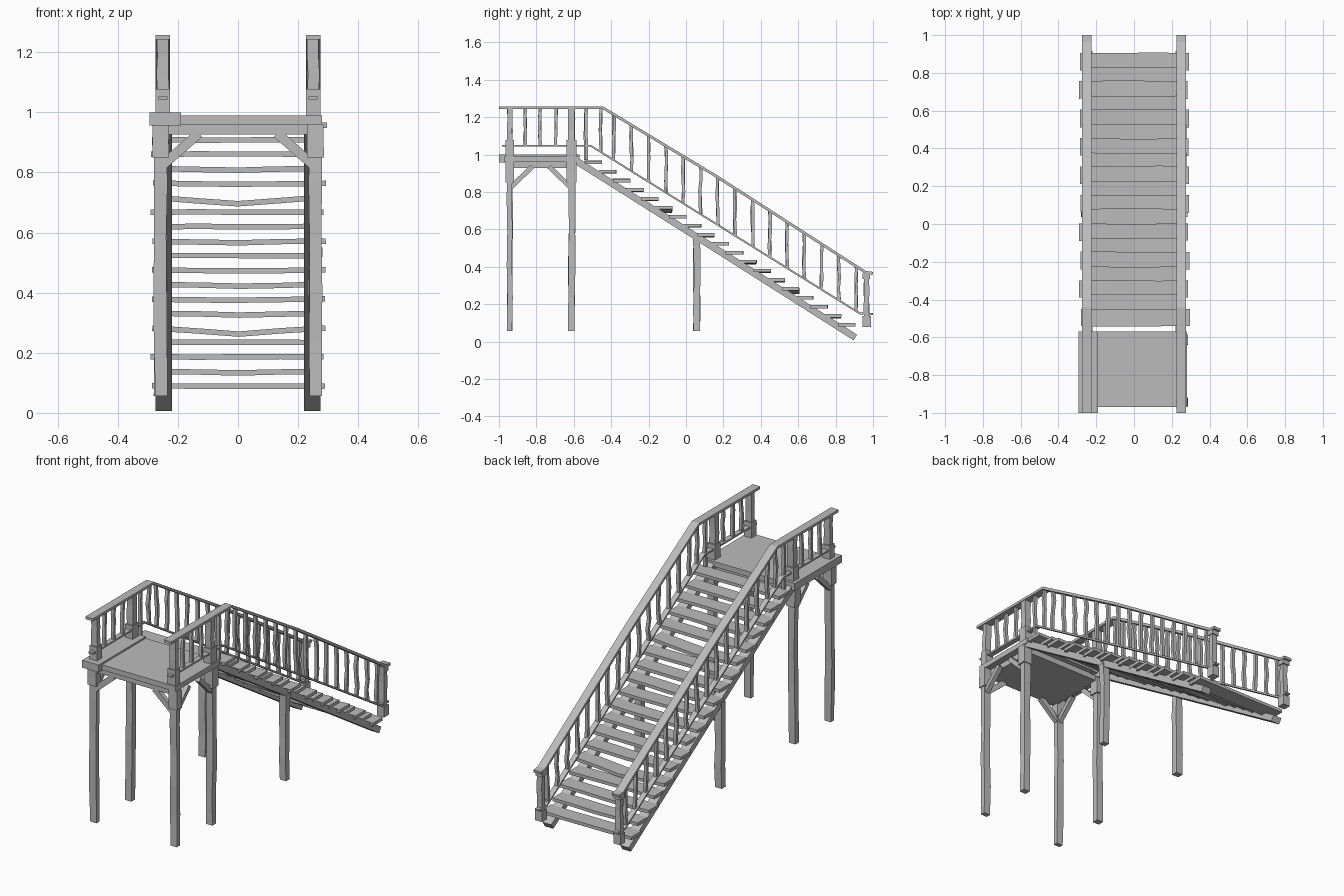
import bpy, bmesh, random
from mathutils import Vector

random.seed(4)
if "Cube" in bpy.data.objects:
    bpy.data.objects.remove(bpy.data.objects["Cube"])

GREY = 0.5
wood = bpy.data.materials.new("grey_wood")
wood.use_nodes = True
wood.diffuse_color = (GREY, GREY, GREY, 1)
wood.node_tree.nodes["Principled BSDF"].inputs["Base Color"].default_value = (GREY, GREY, GREY, 1)


def timber(name, path, width, depth, wobble=0.0):
    """Sweep a rectangular section along a path, with a little hewn wobble."""
    pts = [Vector(p) for p in path]
    bm = bmesh.new()
    rings = []
    for i, p in enumerate(pts):
        before = (p - pts[i - 1]).normalized() if i else None
        after = (pts[i + 1] - p).normalized() if i < len(pts) - 1 else None
        run = ((before or after) + (after or before)).normalized()
        side = Vector((0, 1, 0)) if abs(run.x) > 0.3 else Vector((1, 0, 0))
        up = run.cross(side).normalized()
        shift = side * random.uniform(-wobble, wobble) + up * random.uniform(-wobble, wobble)
        grow = 1 + random.uniform(-wobble, wobble) * 20
        rings.append([bm.verts.new(p + shift + side * a * width * grow / 2 + up * b * depth * grow / 2)
                      for a, b in ((-1, -1), (1, -1), (1, 1), (-1, 1))])
    for r, q in zip(rings, rings[1:]):
        for k in range(4):
            bm.faces.new((r[k], r[(k + 1) % 4], q[(k + 1) % 4], q[k]))
    bm.faces.new(rings[0])
    bm.faces.new(rings[-1])
    bmesh.ops.recalc_face_normals(bm, faces=bm.faces)
    mesh = bpy.data.meshes.new(name)
    bm.to_mesh(mesh)
    bm.free()
    mesh.materials.append(wood)
    obj = bpy.data.objects.new(name, mesh)
    bpy.context.collection.objects.link(obj)
    return obj


def box(name, x, y, z):
    """Box from its (low, high) limits on each axis."""
    xm, ym = sum(x) / 2, sum(y) / 2
    return timber(name, [(xm, ym, z[0]), (xm, ym, z[1])], x[1] - x[0], y[1] - y[0])


def upright(name, x, y, z0, z1, width, depth, parts=4, wobble=0.003):
    path = [(x, y, z0 + (z1 - z0) * i / parts) for i in range(parts + 1)]
    return timber(name, path, width, depth, wobble)


def height_on(path, y):
    """Height of a (y, z) polyline at y."""
    for (y0, z0), (y1, z1) in zip(path, path[1:]):
        if y <= y1:
            return z0 + (z1 - z0) * (y - y0) / (y1 - y0)
    return path[-1][1]


# Platform: deck, raised edge plank and the frame below
box("platform_deck", (-0.2, 0.28), (-0.97, -0.57), (0.96, 0.99))
box("platform_edge_plank", (-0.295, -0.19), (-1.0, -0.57), (0.957, 1.0))
box("platform_frame", (-0.24, 0.24), (-0.955, -0.6), (0.927, 0.96))

TOP_RAIL = [(-1.0, 1.25), (-0.445, 1.25), (0.16, 0.885), (0.96, 0.37), (1.0, 0.365)]
LOW_RAIL = [(-0.985, 1.047), (-0.51, 1.047), (0.93, 0.15), (1.0, 0.147)]
FRONT_Y, BACK_Y = -0.942, -0.612

for s, tag in ((1, "left"), (-1, "right")):
    x = 0.25 * s
    leg_x = 0.257 * s

    # Legs, with the collars and posts of the platform corners
    for y, row, w in ((FRONT_Y, "front", 0.028), (BACK_Y, "back", 0.036)):
        upright(f"{row}_leg_{tag}", leg_x, y, 0.057, 0.94, 0.042, w, 5)
        timber(f"{row}_collar_{tag}", [(leg_x, y, 0.85), (leg_x, y, 0.9), (leg_x, y, 0.96)],
               0.055, w + 0.018, 0.001)
        box(f"{row}_post_base_{tag}", sorted((0.226 * s, 0.275 * s)),
            (y - w / 2 - 0.008, y + w / 2 + 0.008), (0.985, 1.077))
        upright(f"{row}_post_{tag}", x, y, 1.07, 1.247, 0.039, w, 3, 0.002)
        # Knee brace along the side
        d = 1 if row == "front" else -1
        timber(f"{row}_side_brace_{tag}",
               [(leg_x, y, 0.82), (leg_x, y + 0.12 * d, 0.935)], 0.026, 0.026)
    timber(f"front_cross_brace_{tag}",
           [(0.25 * s, FRONT_Y, 0.825), (0.13 * s, FRONT_Y, 0.93)], 0.024, 0.032)
    upright(f"middle_leg_{tag}", leg_x, 0.057, 0.057, 0.55, 0.042, 0.036, 4)

    # Stringer carrying the treads
    timber(f"stringer_{tag}", [(0.2475 * s, -0.59, 0.968), (0.2475 * s, 0.16, 0.495),
                               (0.2475 * s, 0.905, 0.022)], 0.055, 0.036)

    # Rails
    timber(f"handrail_{tag}", [(x, y, z) for y, z in TOP_RAIL], 0.048, 0.015)
    timber(f"lower_rail_{tag}", [(x, y, z) for y, z in LOW_RAIL], 0.03, 0.01)

    # End post at the foot of the stairs
    upright(f"end_post_{tag}", x, 0.965, 0.08, 0.365, 0.032, 0.028, 3, 0.002)
    box(f"end_post_base_{tag}", (x - 0.022, x + 0.022), (0.943, 0.988), (0.078, 0.137))
    box(f"end_post_cap_{tag}", (x - 0.022, x + 0.022), (0.945, 0.985), (0.335, 0.365))

    # Balusters on the platform and down the stairs
    spots = [-0.86, -0.78, -0.695, -0.535, -0.455] + [-0.385 + 0.0925 * i for i in range(15)]
    for i, y in enumerate(spots):
        low = 0.97 if i == 3 else height_on(LOW_RAIL, y)
        upright(f"baluster_{tag}_{i + 1}", x, y, low, height_on(TOP_RAIL, y),
                0.018, 0.016, 4, 0.004)

# Treads: alternately longer, some sagging in the middle
COUNT = 19
for i in range(COUNT):
    t = i / (COUNT - 1)
    y = -0.495 + 1.355 * t
    z = 0.957 - 0.867 * t
    half = 0.288 if i % 2 == 0 else 0.272
    shift = random.uniform(-0.008, 0.008)
    sag = 0.02 if i in (5, 14) else random.uniform(-0.003, 0.006)
    bow = random.uniform(-0.006, 0.006)
    path = [(half * u + shift, y + bow * (1 - u * u), z - sag * (1 - abs(u)))
            for u in (-1, -0.5, 0, 0.5, 1)]
    timber(f"tread_{i + 1}", path, 0.092, 0.018, 0.001)
